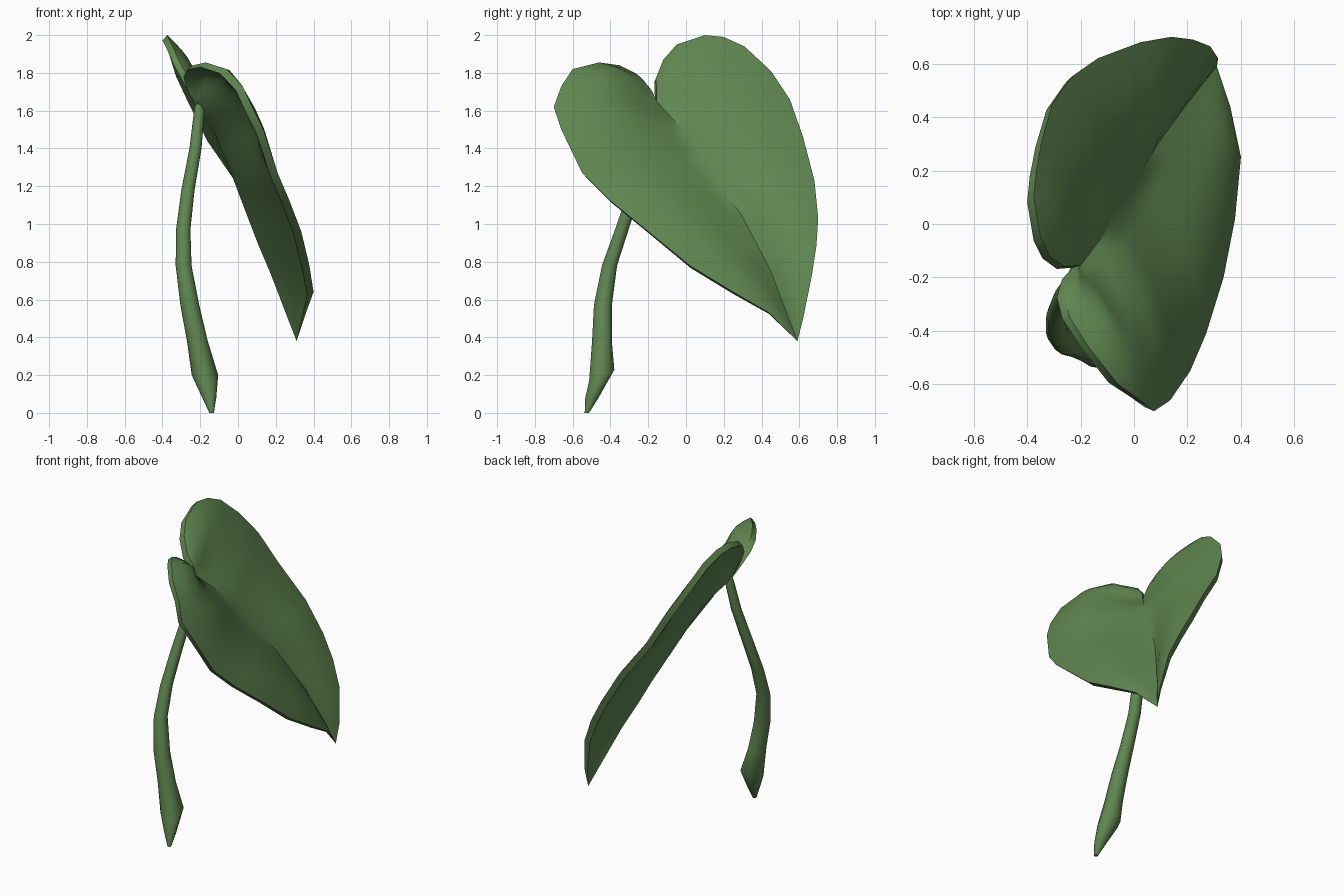
import bpy, bmesh, math
from mathutils import Vector

if "Cube" in bpy.data.objects:
    bpy.data.objects.remove(bpy.data.objects["Cube"])

green = bpy.data.materials.new("leaf green")
green.diffuse_color = (0.115, 0.24, 0.08, 1)
green.use_nodes = True
green.node_tree.nodes["Principled BSDF"].inputs["Base Color"].default_value = green.diffuse_color

UP = Vector((1.42, 0.385, 0.785)).normalized()   # direction the blade faces


def finish(bm, name):
    me = bpy.data.meshes.new(name)
    bm.to_mesh(me)
    bm.free()
    ob = bpy.data.objects.new(name, me)
    bpy.context.collection.objects.link(ob)
    me.materials.append(green)
    bpy.ops.object.select_all(action='DESELECT')
    ob.select_set(True)
    bpy.context.view_layer.objects.active = ob
    bpy.ops.object.shade_smooth_by_angle(angle=math.radians(40))
    return ob


# Midrib and the two blade margins, from the notch to the tip
NOTCH, TIP = (-0.2, -0.155, 1.65), (0.31, 0.59, 0.38)
RIB = [NOTCH, (-0.09, -0.01, 1.49), (-0.025, 0.09, 1.335), (0.085, 0.295, 1.045),
       (0.195, 0.445, 0.76), TIP]
FRONT = [NOTCH, (-0.24, -0.2, 1.73), (-0.26, -0.27, 1.8), (-0.24, -0.35, 1.84),
         (-0.17, -0.46, 1.855), (-0.06, -0.6, 1.82), (0.025, -0.66, 1.73), (0.075, -0.70, 1.62),
         (0.135, -0.66, 1.5), (0.21, -0.55, 1.27), (0.27, -0.41, 1.13), (0.335, -0.2, 0.96),
         (0.378, 0.02, 0.78), (0.40, 0.25, 0.64), (0.36, 0.44, 0.53), TIP]
BACK = [NOTCH, (-0.26, -0.16, 1.77), (-0.315, -0.12, 1.87), (-0.35, -0.05, 1.95),
        (-0.375, 0.1, 2.0), (-0.365, 0.2, 1.99), (-0.345, 0.31, 1.94), (-0.305, 0.45, 1.81),
        (-0.235, 0.55, 1.66), (-0.135, 0.62, 1.46), (0.025, 0.68, 1.23), (0.14, 0.70, 1.03),
        (0.22, 0.69, 0.88), (0.285, 0.665, 0.72), (0.315, 0.62, 0.5), TIP]


def rib_at(u):
    f = max(0.0, min(1.0, u)) * (len(RIB) - 1)
    i = min(int(f), len(RIB) - 2)
    return Vector(RIB[i]).lerp(Vector(RIB[i + 1]), f - i)


# Leaf blade: each half bulges between midrib and margin; the underside follows it
bm = bmesh.new()
STEPS = 8
for side, lobe, body, skew in ((FRONT, 0.078, 0.05, 1.25), (BACK, 0.045, 0.045, 1.0)):
    n = len(side)
    rows = []
    for i, p in enumerate(side):
        edge = Vector(p)
        rib = rib_at((i - 5) / (n - 6))
        across = edge - rib
        size = min(1, across.length / 0.4) ** 1.5
        blend = max(0, min(1, (i - 7) / 3))
        bulge = size * (lobe + (body - lobe) * blend) * (1 if i % 3 else 0.75)
        thick = 0.036 * min(1, (rib - Vector(TIP)).length / 0.5)
        top, under = [], []
        for k in range(STEPS + 1):
            t = k / STEPS
            lift = math.sin(math.pi * t ** skew)
            top.append(rib + across * t + UP * bulge * lift)
            under.append(rib + across * t * 0.965 + UP * (bulge * 0.85 * lift - thick))
        rows.append([bm.verts.new(v) for v in top + under[::-1]])
    for a, b in zip(rows, rows[1:]):
        for k in range(len(a) - 1):
            bm.faces.new((a[k], a[k + 1], b[k + 1], b[k]))
bmesh.ops.remove_doubles(bm, verts=bm.verts, dist=0.0005)
bmesh.ops.dissolve_degenerate(bm, edges=bm.edges, dist=0.0005)
bmesh.ops.recalc_face_normals(bm, faces=bm.faces)
finish(bm, "leaf_blade")

# Stalk: bent tube with a swollen, slanting foot (x, y, z, radius)
PATH = [(-0.14, -0.525, 0.0, 0.012), (-0.152, -0.498, 0.08, 0.037), (-0.175, -0.446, 0.2, 0.07),
        (-0.215, -0.445, 0.38, 0.055), (-0.255, -0.44, 0.57, 0.05), (-0.288, -0.405, 0.78, 0.042),
        (-0.29, -0.34, 0.97, 0.038), (-0.265, -0.27, 1.18, 0.035), (-0.225, -0.21, 1.4, 0.032),
        (-0.205, -0.165, 1.6, 0.028), (-0.21, -0.16, 1.64, 0.015)]
bm = bmesh.new()
SIDES = 10
rings = []
for x, y, z, r in PATH:
    tilt = 0.03 if r > 0.06 else 0
    rings.append([bm.verts.new((x + r * math.cos(a), y + r * math.sin(a), z + tilt * math.sin(a)))
                  for a in (2 * math.pi * j / SIDES for j in range(SIDES))])
for a, b in zip(rings, rings[1:]):
    for j in range(SIDES):
        k = (j + 1) % SIDES
        bm.faces.new((a[j], a[k], b[k], b[j]))
bm.faces.new(rings[0][::-1])
bm.faces.new(rings[-1])
bmesh.ops.recalc_face_normals(bm, faces=bm.faces)
finish(bm, "leaf_stalk")
